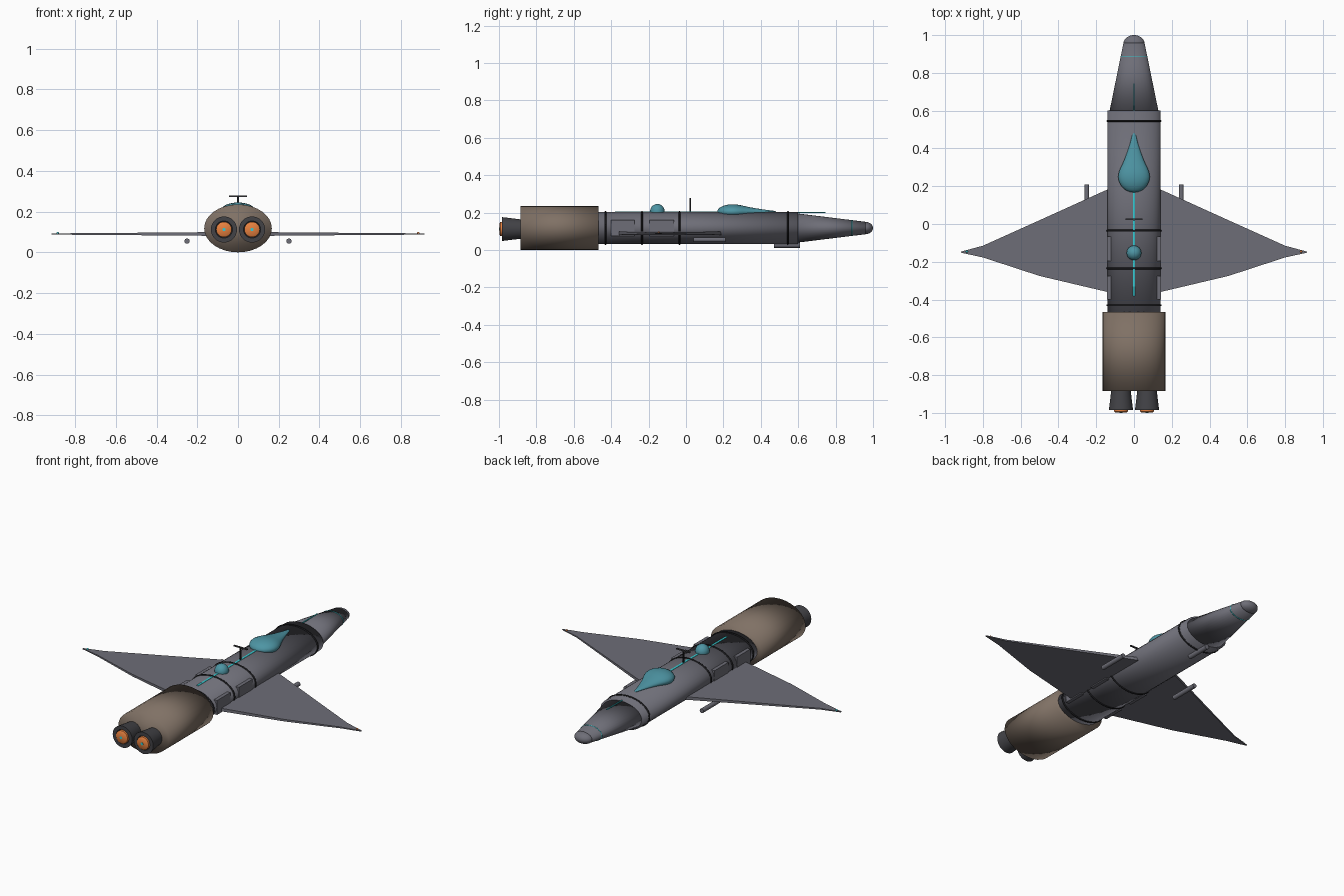
import bpy, bmesh, math
from mathutils import Matrix

if "Cube" in bpy.data.objects:
    bpy.data.objects.remove(bpy.data.objects["Cube"])


def make_mat(name, rgb):
    m = bpy.data.materials.new(name)
    m.diffuse_color = (*rgb, 1)
    m.use_nodes = True
    m.node_tree.nodes["Principled BSDF"].inputs["Base Color"].default_value = m.diffuse_color
    return m


GREY = make_mat("hull grey", (0.155, 0.155, 0.185))
BROWN = make_mat("engine brown", (0.215, 0.165, 0.13))
DARK = make_mat("nozzle dark grey", (0.055, 0.055, 0.062))
BLACK = make_mat("seam black", (0.012, 0.012, 0.014))
TEAL = make_mat("canopy teal", (0.075, 0.30, 0.37))
CYAN = make_mat("light cyan", (0.04, 0.60, 0.65))
ORANGE = make_mat("exhaust orange", (0.80, 0.22, 0.05))

ZC = 0.1175   # height of the hull axis


def finish(bm, name, mat, smooth=None):
    """smooth: None = flat, 'all' = fully smooth, number = smooth by angle"""
    bmesh.ops.recalc_face_normals(bm, faces=bm.faces)
    me = bpy.data.meshes.new(name)
    bm.to_mesh(me)
    bm.free()
    me.materials.append(mat)
    ob = bpy.data.objects.new(name, me)
    bpy.context.collection.objects.link(ob)
    if smooth == 'all':
        me.shade_smooth()
    elif smooth:
        bpy.ops.object.select_all(action='DESELECT')
        ob.select_set(True)
        bpy.context.view_layer.objects.active = ob
        bpy.ops.object.shade_smooth_by_angle(angle=math.radians(smooth))
    return ob


def loft(bm, rings):
    """Skin equal-length closed rings and cap both ends"""
    loops = [[bm.verts.new(p) for p in r] for r in rings]
    n = len(loops[0])
    for a, b in zip(loops, loops[1:]):
        for i in range(n):
            j = (i + 1) % n
            bm.faces.new((a[i], a[j], b[j], b[i]))
    bm.faces.new(loops[0])
    bm.faces.new(loops[-1][::-1])


def lathe(name, mat, profile, x=0, z=ZC, flat=1.0, n=32, smooth=40):
    """Elliptical body along y from (y, half-width) pairs"""
    bm = bmesh.new()
    loft(bm, [[(x + r * math.cos(2 * math.pi * i / n), y,
                z + r * flat * math.sin(2 * math.pi * i / n)) for i in range(n)]
              for y, r in profile])
    return finish(bm, name, mat, smooth)


def box(name, mat, x0, x1, y0, y1, z0, z1):
    bm = bmesh.new()
    bmesh.ops.create_cube(bm, size=1, matrix=Matrix.LocRotScale(
        ((x0 + x1) / 2, (y0 + y1) / 2, (z0 + z1) / 2), None,
        (x1 - x0, y1 - y0, z1 - z0)))
    return finish(bm, name, mat)


def band(name, mat, y, rx, rz, t, n=48, m=8):
    """Thin elliptical hoop around the hull"""
    bm = bmesh.new()
    g = []
    for i in range(n):
        a = 2 * math.pi * i / n
        g.append([bm.verts.new(((rx + t * math.cos(b)) * math.cos(a), y + t * math.sin(b),
                                ZC + (rz + t * math.cos(b)) * math.sin(a)))
                  for b in (2 * math.pi * k / m for k in range(m))])
    for i in range(n):
        for k in range(m):
            p, q, l = g[i], g[(i + 1) % n], (k + 1) % m
            bm.faces.new((p[k], p[l], q[l], q[k]))
    return finish(bm, name, mat, 'all')


def ball(name, mat, loc, r):
    bm = bmesh.new()
    bmesh.ops.create_uvsphere(bm, u_segments=24, v_segments=12, radius=r,
                              matrix=Matrix.Translation(loc))
    return finish(bm, name, mat, 'all')


# Hull, nose and engine housing
lathe("fuselage", GREY, [(-0.48, 0.141), (0.6, 0.141)], flat=0.607, smooth='all')
lathe("nose_cone", GREY, [(0.595, 0.13), (0.962, 0.055)], flat=0.6, smooth='all')
lathe("nose_tip", GREY, [(0.955 + 0.045 * math.sin(a), 0.056 * math.cos(a) + 1e-4)
                         for a in (i * math.pi / 16 for i in range(9))],
      flat=0.6, smooth='all')
lathe("engine_housing", BROWN, [(-0.885, 0.166), (-0.467, 0.166)],
      flat=0.1175 / 0.166, smooth='all')

# Seam hoops and nose light hoop
for i, y in enumerate((0.545, -0.035, -0.235, -0.43)):
    band(f"seam_{i + 1}", BLACK, y, 0.141, 0.0856, 0.005)
band("nose_light_hoop", CYAN, 0.888, 0.0695, 0.0417, 0.0025)

# Canopy teardrop and sensor dome
lathe("canopy", TEAL, [(0.167, 0.002), (0.17, 0.022), (0.18, 0.045), (0.2, 0.067),
                       (0.225, 0.08), (0.25, 0.084), (0.275, 0.08), (0.3, 0.07),
                       (0.335, 0.053), (0.38, 0.036), (0.43, 0.02), (0.47, 0.01),
                       (0.482, 0.002)], z=0.205, flat=0.47, smooth='all')
ball("sensor_dome", TEAL, (0, -0.153, 0.207), 0.039)

# Light strips along the spine and nose
box("spine_light", CYAN, -0.006, 0.006, -0.38, 0.17, 0.198, 0.2045)
box("nose_light", CYAN, -0.003, 0.003, 0.59, 0.745, 0.198, 0.202)

# Antenna
box("antenna_mast", BLACK, -0.004, 0.004, 0.019, 0.027, 0.195, 0.276)
box("antenna_bar", DARK, -0.045, 0.045, 0.02, 0.028, 0.272, 0.279)

# Wing stations: span, leading edge, trailing edge, half thickness
WING = [(0.05, 0.225, -0.38, 0.010), (0.14, 0.183, -0.36, 0.009),
        (0.50, 0.02, -0.275, 0.006), (0.80, -0.115, -0.177, 0.004),
        (0.915, -0.146, -0.152, 0.002)]

for side, s in (("right", 1), ("left", -1)):
    bm = bmesh.new()
    loft(bm, [[(s * x, a, 0.09 - h), (s * x, a, 0.09 + h),
               (s * x, b, 0.09 + h), (s * x, b, 0.09 - h)] for x, a, b, h in WING])
    finish(bm, f"{side}_wing", GREY)
    ball(f"{side}_wing_light", ORANGE if s > 0 else CYAN, (s * 0.885, -0.146, 0.094), 0.006)

    # Pod under the wing
    lathe(f"{side}_pod", GREY, [(0.04, 0.013), (0.21, 0.013)], x=s * 0.25, z=0.055, n=16)

    # Side access panels
    for k, (y0, y1) in enumerate(((-0.4, -0.275), (-0.195, -0.065))):
        xs = sorted((s * 0.115, s * 0.142))
        box(f"{side}_panel_{k + 1}", GREY, *xs, y0, y1, 0.075, 0.16)

    # Nozzle, glowing exhaust and its bright core
    nx = s * 0.069
    lathe(f"{side}_nozzle", DARK, [(-0.87, 0.05), (-0.985, 0.064), (-0.985, 0.042),
                                   (-0.975, 0.040)], x=nx, z=0.112)
    lathe(f"{side}_exhaust", ORANGE, [(-0.97, 0.038), (-0.992, 0.038), (-0.998, 0.03)],
          x=nx, z=0.112)
    lathe(f"{side}_exhaust_core", CYAN, [(-0.99, 0.008), (-1.0, 0.008)],
          x=nx, z=0.112, n=16)

# Belly sensor pod
lathe("belly_pod", GREY, [(0.47, 0.014), (0.61, 0.014)], z=0.026, n=16)
